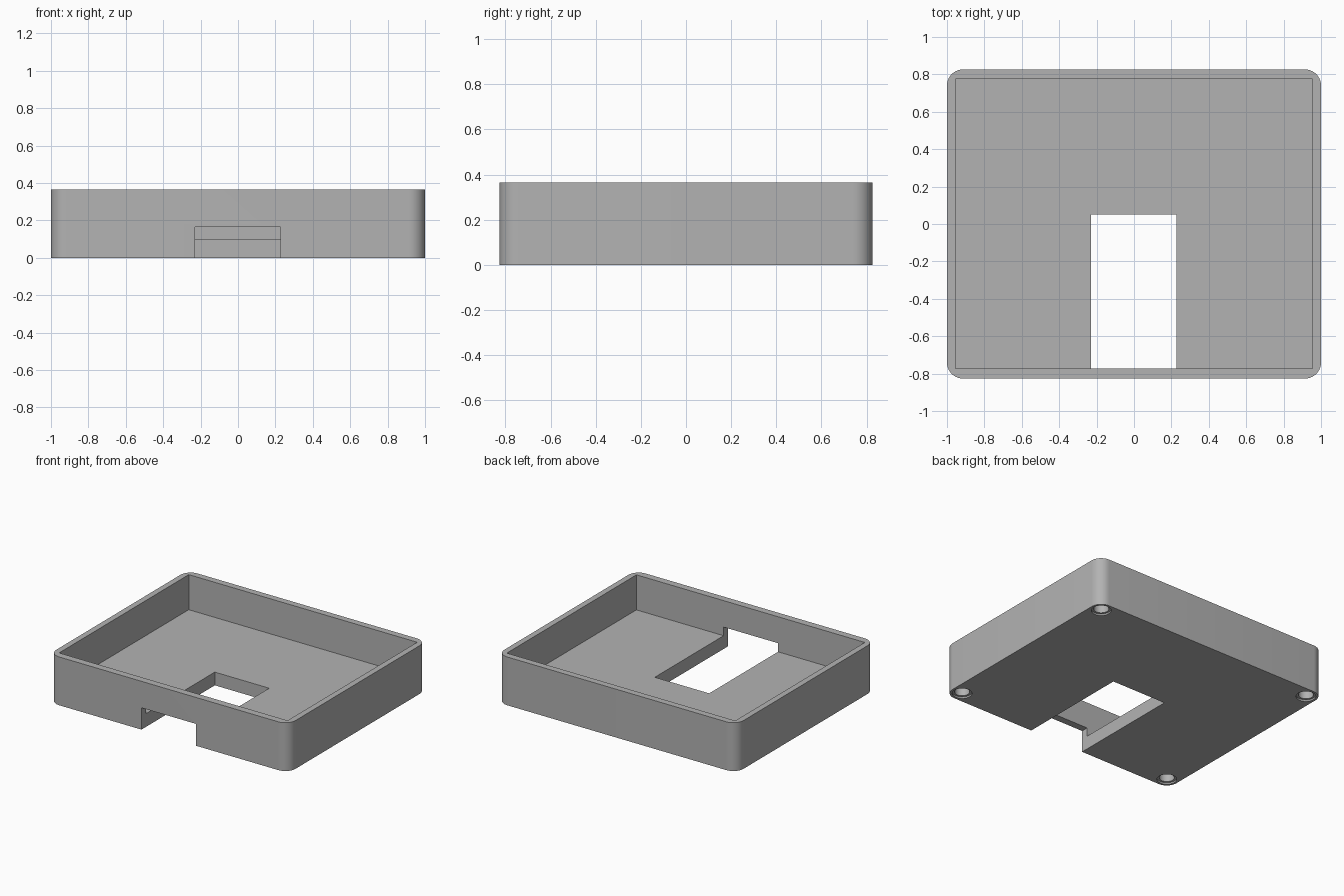
import bpy
import bmesh
import math
from mathutils import Matrix, Vector

default = bpy.data.objects.get("Cube")
if default:
    bpy.data.objects.remove(default, do_unlink=True)

HALF_X, HALF_Y, HEIGHT, RADIUS = 1.0, 0.826, 0.365, 0.085
FLOOR = 0.1

grey = bpy.data.materials.new("plain grey")
grey.use_nodes = True
colour = (0.45, 0.45, 0.45, 1)
grey.diffuse_color = colour
grey.node_tree.nodes["Principled BSDF"].inputs["Base Color"].default_value = colour


def make_object(name, bm):
    mesh = bpy.data.meshes.new(name)
    bmesh.ops.recalc_face_normals(bm, faces=bm.faces)
    bm.to_mesh(mesh)
    bm.free()
    obj = bpy.data.objects.new(name, mesh)
    bpy.context.collection.objects.link(obj)
    mesh.materials.append(grey)
    return obj


def add_box(bm, low, high):
    low, high = Vector(low), Vector(high)
    matrix = Matrix.Translation((low + high) / 2) @ Matrix.Diagonal((*(high - low), 1))
    bmesh.ops.create_cube(bm, size=1, matrix=matrix)


def add_cone(bm, x, y, z0, z1, r0, r1):
    matrix = Matrix.Translation((x, y, (z0 + z1) / 2))
    bmesh.ops.create_cone(bm, cap_ends=True, segments=32, radius1=r0, radius2=r1,
                          depth=z1 - z0, matrix=matrix)


def cut(target, name, bm):
    cutter = make_object(name, bm)
    mod = target.modifiers.new(name, 'BOOLEAN')
    mod.operation, mod.solver, mod.object = 'DIFFERENCE', 'EXACT', cutter
    bpy.context.view_layer.objects.active = target
    bpy.ops.object.modifier_apply(modifier=mod.name)
    bpy.data.objects.remove(cutter, do_unlink=True)


# Outer block with rounded upright corners
bm = bmesh.new()
add_box(bm, (-HALF_X, -HALF_Y, 0), (HALF_X, HALF_Y, HEIGHT))
upright = [e for e in bm.edges if abs(e.verts[0].co.z - e.verts[1].co.z) > 0.1]
bmesh.ops.bevel(bm, geom=upright, offset=RADIUS, segments=10, profile=0.5, affect='EDGES')
tray = make_object("tray", bm)

# Square-cornered cavity
bm = bmesh.new()
add_box(bm, (-0.955, -0.772, FLOOR), (0.955, 0.776, HEIGHT + 0.2))
cut(tray, "cavity_cutter", bm)

# Slot through the floor and the lower front wall
bm = bmesh.new()
add_box(bm, (-0.229, -1, -0.1), (0.226, 0.05, 0.165))
cut(tray, "slot_cutter", bm)

# Round recesses under the corners, each with a shallow wider step
for r, depth in ((0.068, 0.012), (0.052, 0.07)):
    bm = bmesh.new()
    for sx in (-1, 1):
        for sy in (-1, 1):
            add_cone(bm, sx * (HALF_X - RADIUS), sy * (HALF_Y - RADIUS), -0.05, depth, r, r)
    cut(tray, "recess_cutter", bm)

# Smooth corners, crisp edges
bpy.ops.object.select_all(action='DESELECT')
tray.select_set(True)
bpy.context.view_layer.objects.active = tray
bpy.ops.object.shade_smooth_by_angle(angle=math.radians(30))
